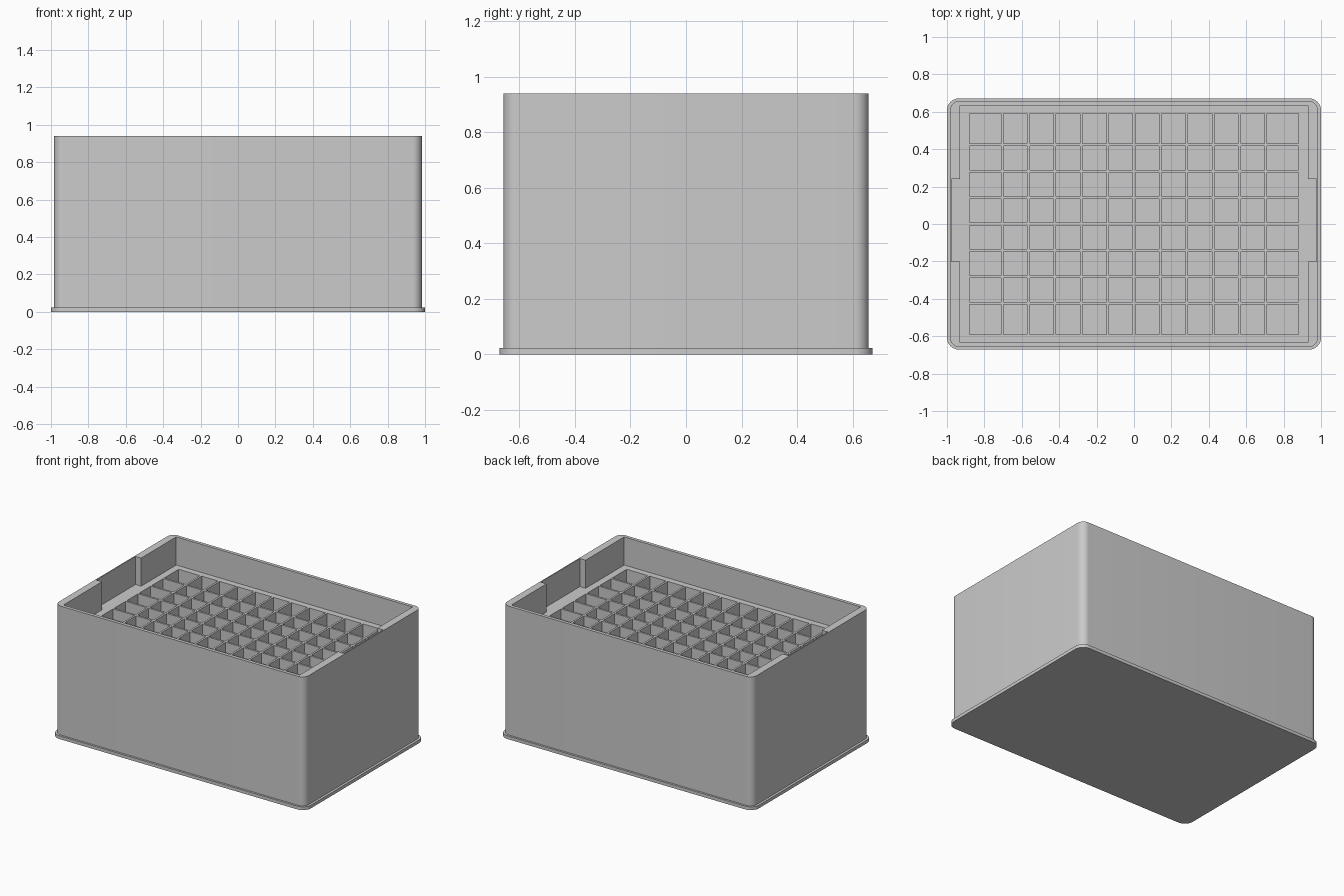
import bpy, bmesh, math

if "Cube" in bpy.data.objects:
    bpy.data.objects.remove(bpy.data.objects["Cube"])

HEIGHT, BASE_H, DECK_Z, WELL_Z = 0.94, 0.023, 0.74, 0.05
PITCH, WALL = 0.141, 0.014
COLS, ROWS = 12, 8
EDGE_X, EDGE_Y = 0.88, 0.59

grey = bpy.data.materials.new("plain grey plastic")
grey.use_nodes = True
colour = (0.6, 0.6, 0.6, 1)
grey.diffuse_color = colour
grey.node_tree.nodes["Principled BSDF"].inputs["Base Color"].default_value = colour


def rounded_rect(hx, hy, r, steps=10):
    """Outline of a rectangle with rounded corners."""
    points = []
    for q, (sx, sy) in enumerate([(1, 1), (-1, 1), (-1, -1), (1, -1)]):
        for i in range(steps + 1):
            a = (q + i / steps) * math.pi / 2
            points.append((sx * (hx - r) + r * math.cos(a), sy * (hy - r) + r * math.sin(a)))
    return points


def rect(x0, x1, y0, y1):
    return [(x0, y0), (x1, y0), (x1, y1), (x0, y1)]


def prisms(name, outlines, z0, z1):
    """One object holding an upright prism for each outline."""
    bm = bmesh.new()
    for outline in outlines:
        face = bm.faces.new([bm.verts.new((x, y, z0)) for x, y in outline])
        top = bmesh.ops.extrude_face_region(bm, geom=[face])["geom"]
        verts = [v for v in top if isinstance(v, bmesh.types.BMVert)]
        bmesh.ops.translate(bm, verts=verts, vec=(0, 0, z1 - z0))
    bmesh.ops.recalc_face_normals(bm, faces=bm.faces)
    mesh = bpy.data.meshes.new(name)
    bm.to_mesh(mesh)
    bm.free()
    mesh.materials.append(grey)
    obj = bpy.data.objects.new(name, mesh)
    bpy.context.collection.objects.link(obj)
    return obj


def activate(obj):
    bpy.ops.object.select_all(action="DESELECT")
    obj.select_set(True)
    bpy.context.view_layer.objects.active = obj


def cut(obj, cutter):
    mod = obj.modifiers.new("cut", "BOOLEAN")
    mod.operation, mod.solver, mod.object = "DIFFERENCE", "EXACT", cutter
    activate(obj)
    bpy.ops.object.modifier_apply(modifier=mod.name)
    bpy.data.objects.remove(cutter)


def cell_spans(count, edge):
    """Start and end of each cell; the outermost cells reach the edge."""
    walls = [(i - count / 2) * PITCH for i in range(1, count)]
    starts = [-edge] + [w + WALL / 2 for w in walls]
    ends = [w - WALL / 2 for w in walls] + [edge]
    return list(zip(starts, ends))


# Foot flange and main block
base = prisms("base_flange", [rounded_rect(1.0, 0.672, 0.065)], 0, BASE_H)
body = prisms("box_body", [rounded_rect(0.983, 0.658, 0.05)], BASE_H, HEIGHT)

# Open recess above the deck, with a thumb notch in each end wall
ix, iy, nx, n0, n1 = 0.93, 0.634, 0.975, -0.2, 0.24
recess = [(-ix, -iy), (ix, -iy), (ix, n0), (nx, n0), (nx, n1), (ix, n1),
          (ix, iy), (-ix, iy), (-ix, n1), (-nx, n1), (-nx, n0), (-ix, n0)]
cut(body, prisms("recess_cutter", [recess], DECK_Z, HEIGHT + 0.1))

# Grid of square wells sunk into the deck
wells = [rect(*xs, *ys) for xs in cell_spans(COLS, EDGE_X) for ys in cell_spans(ROWS, EDGE_Y)]
cut(body, prisms("well_cutter", wells, WELL_Z, DECK_Z + 0.05))

# Smooth corners, crisp edges
for part in (base, body):
    activate(part)
    bpy.ops.object.shade_smooth_by_angle(angle=math.radians(30))
